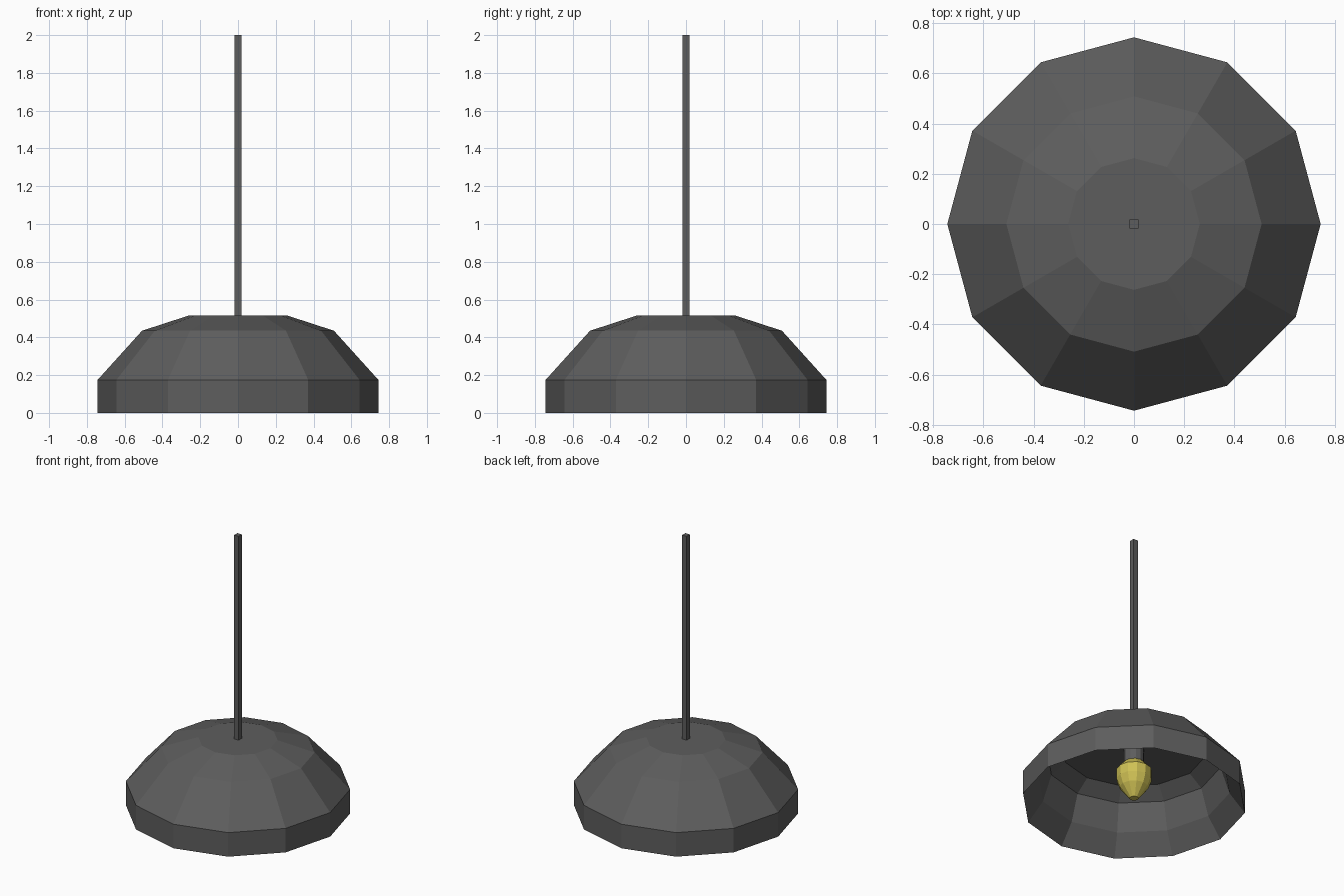
import bpy, bmesh
from math import cos, sin, tau

if "Cube" in bpy.data.objects:
    bpy.data.objects.remove(bpy.data.objects["Cube"])


def material(name, rgb):
    m = bpy.data.materials.new(name)
    m.diffuse_color = (*rgb, 1)
    m.use_nodes = True
    m.node_tree.nodes["Principled BSDF"].inputs["Base Color"].default_value = m.diffuse_color
    return m


def lathe(name, profile, sides, mat, cap_first=False, cap_last=False, phase=0.0):
    """Flat-faced turned part; profile is a chain of (radius, z) points."""
    bm = bmesh.new()
    rings = [[bm.verts.new((r * cos(phase + tau * i / sides),
                            r * sin(phase + tau * i / sides), z))
              for i in range(sides)] for r, z in profile]
    for a, b in zip(rings, rings[1:]):
        for i in range(sides):
            j = (i + 1) % sides
            bm.faces.new((a[i], a[j], b[j], b[i]))
    if cap_first:
        bm.faces.new(rings[0][::-1])
    if cap_last:
        bm.faces.new(rings[-1])
    bmesh.ops.recalc_face_normals(bm, faces=bm.faces)
    me = bpy.data.meshes.new(name)
    bm.to_mesh(me)
    bm.free()
    me.materials.append(mat)
    ob = bpy.data.objects.new(name, me)
    bpy.context.collection.objects.link(ob)
    return ob


metal = material("dark_metal", (0.11, 0.11, 0.11))
glass = material("warm_glass", (0.62, 0.53, 0.09))

# Shade: inner bowl from its flat ceiling to the flared rim, then the outer skin
lathe("lamp_shade", [(0.48, 0.405), (0.58, 0.33), (0.64, 0.14), (0.743, 0),
                     (0.743, 0.175), (0.508, 0.435), (0.262, 0.515)],
      12, metal, cap_first=True, cap_last=True)

# Square hanging rod
lathe("hanging_rod", [(0.0255, 0.515), (0.0255, 2.0)], 4, metal,
      cap_first=True, cap_last=True, phase=tau / 8)

# Bulb socket under the shade ceiling
lathe("bulb_socket", [(0.067, 0.29), (0.067, 0.405)], 12, metal, cap_first=True)

# Tapered bulb
lathe("bulb", [(0.03, 0.037), (0.095, 0.12), (0.118, 0.18), (0.118, 0.25), (0.067, 0.305)],
      12, glass, cap_first=True, cap_last=True)
